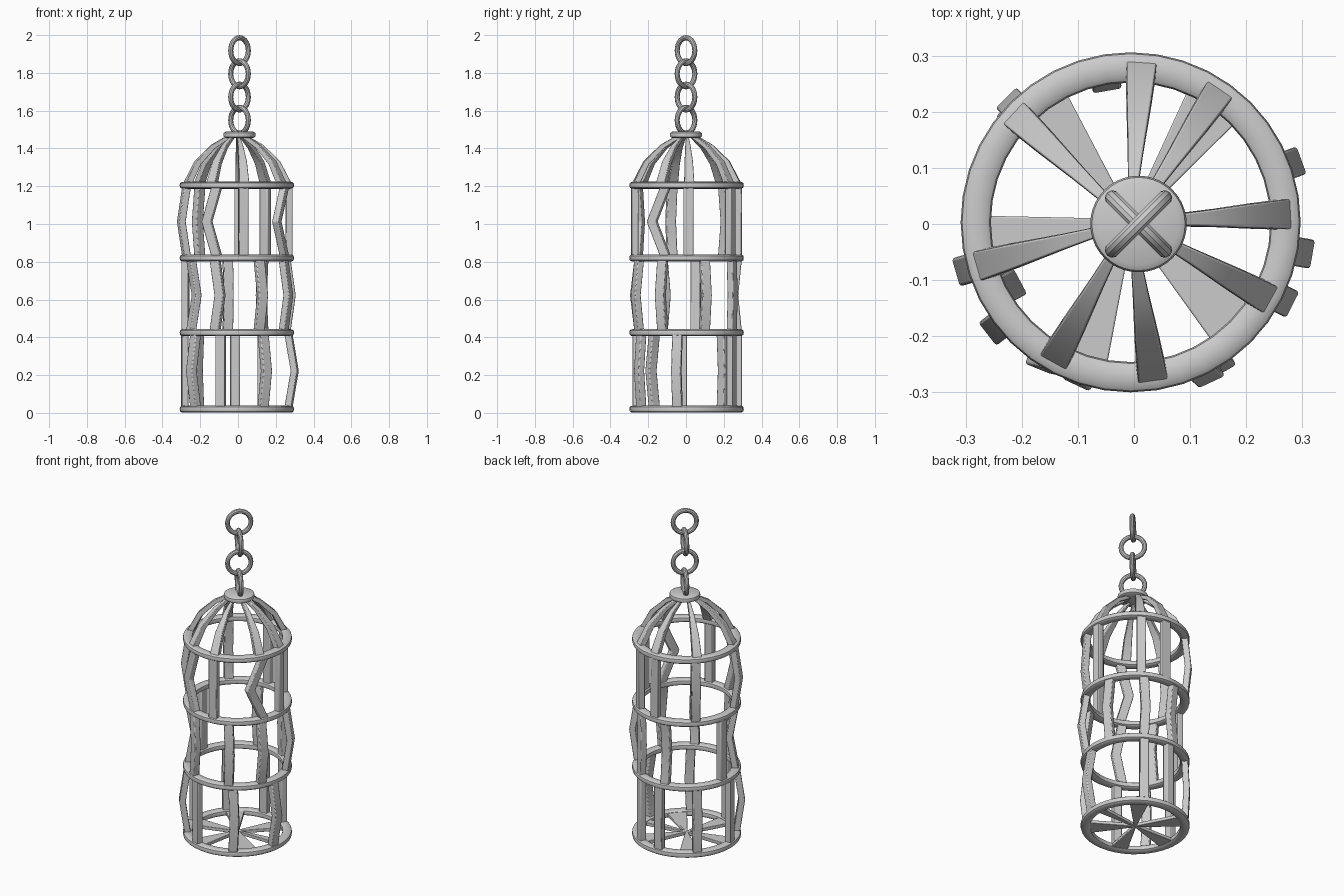
import bpy, bmesh, math
from mathutils import Vector

cube = bpy.data.objects.get("Cube")
if cube:
    bpy.data.objects.remove(cube, do_unlink=True)

CENTRE = Vector((-0.006, 0.003, 0))
RING_R = 0.276
RING_Z = [0.02, 0.425, 0.82, 1.205]


def finish(name, bm, bevel=0.0, angle=40):
    bmesh.ops.recalc_face_normals(bm, faces=bm.faces)
    mesh = bpy.data.meshes.new(name)
    bm.to_mesh(mesh)
    bm.free()
    obj = bpy.data.objects.new(name, mesh)
    bpy.context.collection.objects.link(obj)
    if bevel:
        mod = obj.modifiers.new("soft_edges", "BEVEL")
        mod.width = bevel
        mod.segments = 2
    bpy.ops.object.select_all(action="DESELECT")
    obj.select_set(True)
    bpy.context.view_layer.objects.active = obj
    bpy.ops.object.shade_smooth_by_angle(angle=math.radians(angle))
    return obj


def strip(name, degrees, stations, bevel=0.005):
    """Rectangular bar through (radius, sideways, z, width, thickness) stations."""
    a = math.radians(degrees)
    radial = Vector((math.cos(a), math.sin(a), 0))
    side = Vector((-math.sin(a), math.cos(a), 0))
    up = Vector((0, 0, 1))
    centres = [CENTRE + radial * s[0] + side * s[1] + up * s[2] for s in stations]
    bm = bmesh.new()
    loops = []
    for i, s in enumerate(stations):
        run = centres[min(i + 1, len(centres) - 1)] - centres[max(i - 1, 0)]
        run -= side * run.dot(side)
        depth = side.cross(run.normalized())
        corners = [(-1, -1), (1, -1), (1, 1), (-1, 1)]
        loops.append([bm.verts.new(centres[i] + side * (u * s[3] / 2) + depth * (v * s[4] / 2))
                      for u, v in corners])
    for low, high in zip(loops, loops[1:]):
        for k in range(4):
            n = (k + 1) % 4
            bm.faces.new((low[k], low[n], high[n], high[k]))
    bm.faces.new(loops[0])
    bm.faces.new(loops[-1])
    return finish(name, bm, bevel)


def lathe(name, profile, centre, steps=40):
    """Closed (radius, z) profile turned around a vertical axis."""
    bm = bmesh.new()
    verts = [bm.verts.new((r, 0, z)) for r, z in profile]
    edges = [bm.edges.new((verts[i - 1], verts[i])) for i in range(len(verts))]
    bmesh.ops.spin(bm, geom=verts + edges, axis=(0, 0, 1), cent=(0, 0, 0),
                   angle=math.tau, steps=steps, use_duplicate=False)
    bmesh.ops.remove_doubles(bm, verts=bm.verts, dist=1e-4)
    bmesh.ops.translate(bm, verts=bm.verts, vec=centre)
    return finish(name, bm)


# Hoops: flattened tubes
for i, z in enumerate(RING_Z):
    section = []
    for k in range(12):
        t = math.tau * k / 12
        c, s = math.cos(t), math.sin(t)
        section.append((RING_R + 0.027 * math.copysign(abs(c) ** 0.7, c),
                        z + 0.019 * math.copysign(abs(s) ** 0.7, s)))
    lathe(f"hoop_{i + 1}", section, CENTRE)

# Upright bars: (angle, outward bend, sideways bend) for each storey
TIERS = {
    "lower": [(-10, 0.035, 0), (60, 0, 0), (92, 0, 0), (137, 0.01, 0),
              (185, 0, 0), (218, 0.03, 0), (252, 0, 0), (300, 0.02, 0.01)],
    "middle": [(20, 0.03, 0), (60, 0, 0.01), (100, -0.02, 0), (170, 0, 0),
               (208, -0.035, 0), (245, 0.01, 0.035), (295, 0.025, 0.01), (333, 0.03, 0)],
    "upper": [(2, 0, 0), (57, 0, 0), (87, 0, 0), (135, 0.02, 0),
              (196, 0.03, 0), (248, 0.01, -0.055), (277, 0, 0), (337, -0.01, -0.085)],
}
for (tier, bars), z0, z1 in zip(TIERS.items(), RING_Z, RING_Z[1:]):
    for i, (angle, out, sideways) in enumerate(bars):
        strip(f"{tier}_bar_{i + 1}", angle,
              [(RING_R, 0, z0, 0.052, 0.036),
               (RING_R + out, sideways, (z0 + z1) / 2, 0.052, 0.036),
               (RING_R, 0, z1, 0.052, 0.036)])

# Domed roof ribs narrowing toward the cap
for i, angle in enumerate([3, 56, 86, 137, 196, 241, 278, 331]):
    strip(f"roof_rib_{i + 1}", angle,
          [(0.278, 0, 1.2, 0.054, 0.034), (0.215, 0, 1.325, 0.044, 0.03),
           (0.13, 0, 1.41, 0.028, 0.025), (0.04, 0, 1.465, 0.014, 0.02)], 0.003)

# Wedge floor slats
for i, (angle, width) in enumerate([(3, 0.05), (55, 0.11), (128, 0.11), (188, 0.1),
                                    (250, 0.1), (317, 0.12)]):
    strip(f"floor_slat_{i + 1}", angle,
          [(0.0, 0, 0.02, 0.012, 0.02), (0.27, 0, 0.02, width, 0.02)], 0.003)

# Cap disc
CAP = Vector((0.008, 0, 0))
lathe("roof_cap", [(0, 1.455), (0.072, 1.455), (0.083, 1.461), (0.086, 1.472),
                   (0.083, 1.483), (0.072, 1.489), (0, 1.489)], CAP)

# Hanging chain with alternating links
for i in range(4):
    bpy.ops.mesh.primitive_torus_add(
        major_radius=0.066, minor_radius=0.0135, major_segments=28, minor_segments=10,
        location=(0.008, 0, 1.918 - 0.123 * i),
        rotation=(math.pi / 2, 0, math.radians(45 if i % 2 == 0 else -45)))
    link = bpy.context.object
    link.name = f"chain_link_{i + 1}"
    link.scale = (1, 1.03, 1)
    bpy.ops.object.shade_smooth_by_angle()
